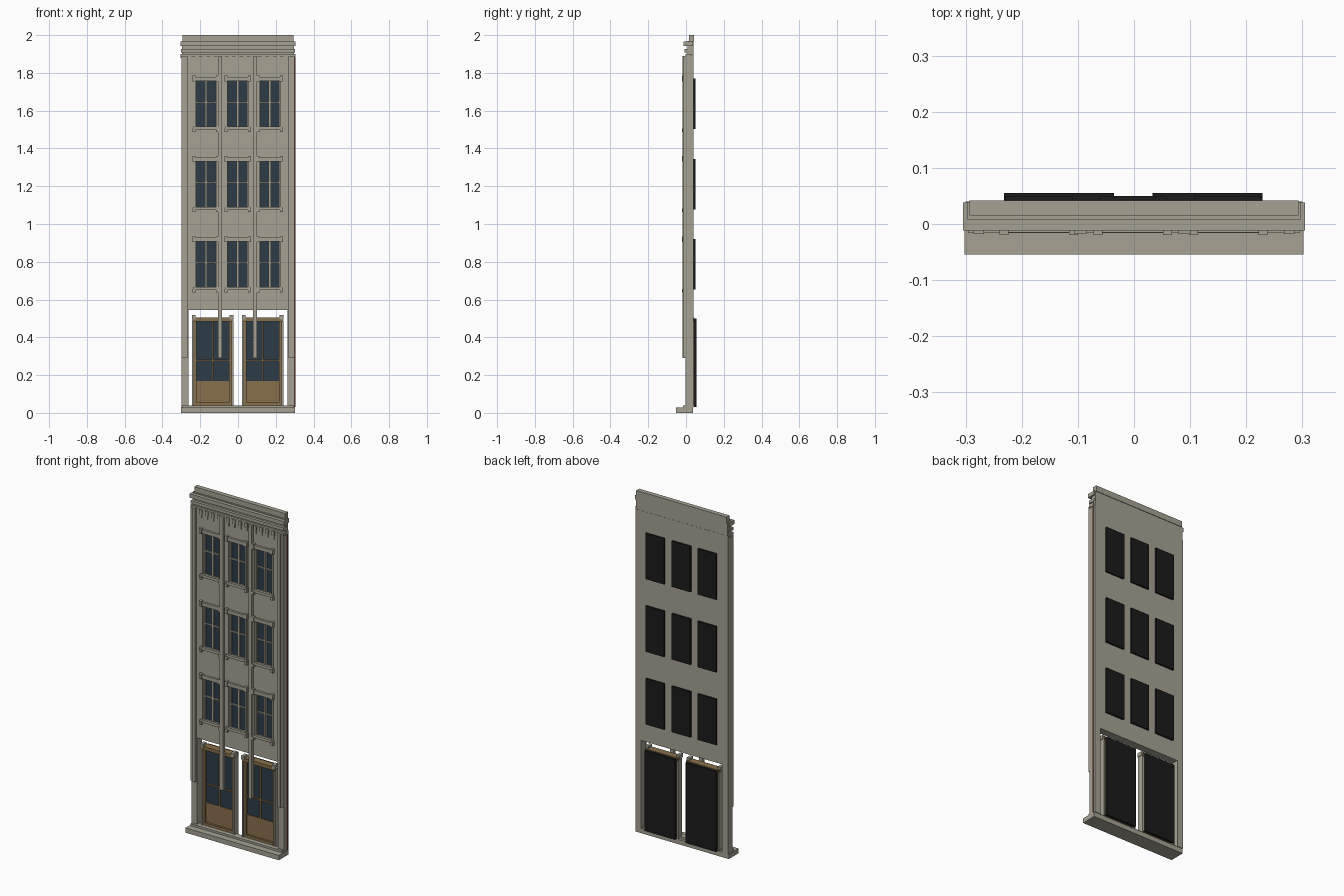
import bpy
import bmesh
from mathutils import Matrix, Vector

cube = bpy.data.objects.get("Cube")
if cube:
    bpy.data.objects.remove(cube, do_unlink=True)


def material(name, r, g, b):
    m = bpy.data.materials.new(name)
    m.use_nodes = True
    m.diffuse_color = (r, g, b, 1)
    m.node_tree.nodes["Principled BSDF"].inputs["Base Color"].default_value = (r, g, b, 1)
    return m


STONE = material("warm grey stone", 0.38, 0.36, 0.29)
GLASS = material("dark blue glass", 0.025, 0.045, 0.065)
WOOD = material("tan wood", 0.25, 0.16, 0.07)
BLACK = material("black backing", 0.011, 0.011, 0.011)
BRICK = material("red brick", 0.2, 0.035, 0.025)


def finish(name, bm, mat):
    mesh = bpy.data.meshes.new(name)
    bm.to_mesh(mesh)
    bm.free()
    mesh.materials.append(mat)
    obj = bpy.data.objects.new(name, mesh)
    bpy.context.collection.objects.link(obj)
    return obj


def boxes(name, mat, *spans):
    """One object from boxes given as (x0, x1, y0, y1, z0, z1)."""
    bm = bmesh.new()
    for x0, x1, y0, y1, z0, z1 in spans:
        place = Matrix.Translation(((x0 + x1) / 2, (y0 + y1) / 2, (z0 + z1) / 2))
        size = Matrix.Diagonal((x1 - x0, y1 - y0, z1 - z0, 1))
        bmesh.ops.create_cube(bm, size=1, matrix=place @ size)
    return finish(name, bm, mat)


def pair(cx, inner, outer, *rest):
    """Two boxes mirrored about the line x = cx."""
    return [(cx - outer, cx - inner, *rest), (cx + inner, cx + outer, *rest)]


BACK, FRONT = 0.04, -0.003
WINDOW_X = (-0.17, -0.002, 0.168)
SILLS = (0.66, 1.085, 1.51)
HOLE_W, HOLE_H = 0.055, 0.25


# Wall: a grid of cells with openings left out, then thickened
def is_open(x, z):
    if z < 0.545:
        return abs(x) < 0.262
    return any(abs(x - cx) < HOLE_W for cx in WINDOW_X) and any(s < z < s + HOLE_H for s in SILLS)


xs = sorted([-0.3, -0.262, 0.262, 0.3] + [c + s * HOLE_W for c in WINDOW_X for s in (-1, 1)])
zs = sorted([0.028, 0.545, 1.89] + [s + h for s in SILLS for h in (0, HOLE_H)])
bm = bmesh.new()
for xa, xb in zip(xs, xs[1:]):
    for za, zb in zip(zs, zs[1:]):
        if not is_open((xa + xb) / 2, (za + zb) / 2):
            bm.faces.new([bm.verts.new((x, FRONT, z)) for x, z in
                          ((xa, za), (xb, za), (xb, zb), (xa, zb))])
bmesh.ops.remove_doubles(bm, verts=bm.verts, dist=0.0001)
front = bm.faces[:]
extruded = bmesh.ops.extrude_face_region(bm, geom=front, use_keep_orig=True)
new_verts = [v for v in extruded["geom"] if isinstance(v, bmesh.types.BMVert)]
bmesh.ops.translate(bm, verts=new_verts, vec=Vector((0, BACK - FRONT, 0)))
bmesh.ops.recalc_face_normals(bm, faces=bm.faces)
bmesh.ops.dissolve_limit(bm, angle_limit=0.01, verts=bm.verts, edges=bm.edges)
finish("facade_wall", bm, STONE)

# Base step and threshold
boxes("base_step", STONE, (-0.302, 0.302, -0.054, 0.036, 0, 0.028))
boxes("threshold", STONE, (-0.296, 0.296, -0.016, 0.022, 0.028, 0.04))

# Pilasters: outer pair and inner pair, all ending above the doors
boxes("outer_pilasters", STONE, *pair(0, 0.267, 0.286, -0.018, 0, 0.29, 1.89),
      *pair(0, 0.284, 0.3, -0.012, 0, 0.29, 1.89))
boxes("inner_pilasters", STONE, *pair(-0.003, 0.082, 0.104, -0.018, 0.002, 0.29, 1.89))

# Cornice mouldings and parapet
boxes("cornice", STONE,
      (-0.297, 0.297, 0.008, 0.039, 1.885, 1.97),
      (-0.305, 0.305, -0.002, 0.03, 1.878, 1.9),
      (-0.301, 0.301, -0.008, 0.032, 1.908, 1.926),
      (-0.305, 0.305, -0.012, 0.038, 1.943, 1.966))
boxes("parapet", STONE, (-0.293, 0.293, 0.015, 0.042, 1.966, 2))

# Small brackets under the cornice, four in each bay
brackets = []
for cx in (-0.178, -0.002, 0.174):
    for i in range(4):
        x = cx + (i - 1.5) * 0.039
        brackets.append((x - 0.009, x + 0.009, -0.01, 0, 1.862, 1.89))
        brackets.append((x - 0.006, x + 0.006, -0.008, 0, 1.842, 1.862))
boxes("cornice_brackets", STONE, *brackets)

# Windows
for row, s in enumerate(SILLS):
    for col, cx in enumerate(WINDOW_X):
        tag = f"{row + 1}_{col + 1}"
        top = s + HOLE_H
        mid = s + 0.135
        boxes("window_glass_" + tag, GLASS, (cx - 0.055, cx + 0.055, 0.018, 0.036, s, top))
        boxes("window_backing_" + tag, BLACK,
              (cx - 0.06, cx + 0.06, 0.036, 0.05, s - 0.008, top + 0.01))
        boxes("window_bars_" + tag, STONE,
              (cx - 0.006, cx + 0.006, 0.008, 0.018, s, top),
              (cx - 0.055, cx + 0.055, 0.01, 0.018, mid - 0.004, mid + 0.004),
              *pair(cx, 0.05, 0.055, 0.008, 0.018, s, top))
        boxes("window_surround_" + tag, STONE,
              *pair(cx, 0.054, 0.064, -0.008, 0, s, top),
              (cx - 0.066, cx + 0.066, -0.015, 0, top - 0.003, top + 0.018),
              *pair(cx, 0.054, 0.07, -0.02, 0, top - 0.005, top + 0.025),
              (cx - 0.068, cx + 0.068, -0.015, 0, s - 0.01, s + 0.006),
              *pair(cx, 0.054, 0.07, -0.02, 0, s - 0.022, s - 0.004))

# Doors: wooden frame, glazed top and solid lower panel
for side, cx in (("right", -0.134), ("left", 0.131)):
    boxes(side + "_door_backing", BLACK, (cx - 0.098, cx + 0.098, 0.042, 0.055, 0.03, 0.5))
    boxes(side + "_door_glass", GLASS, (cx - 0.092, cx + 0.092, 0.026, 0.042, 0.17, 0.49))
    boxes(side + "_door_panel", WOOD, (cx - 0.092, cx + 0.092, 0.022, 0.042, 0.05, 0.17))
    boxes(side + "_door_frame", WOOD,
          *pair(cx, 0.087, 0.1, 0.012, 0.042, 0.04, 0.49),
          (cx - 0.004, cx + 0.004, 0.018, 0.026, 0.17, 0.49),
          (cx - 0.09, cx + 0.09, 0.018, 0.026, 0.276, 0.283),
          (cx - 0.106, cx + 0.106, 0, 0.042, 0.485, 0.505),
          (cx - 0.09, cx + 0.09, 0.01, 0.042, 0.04, 0.055))
    boxes(side + "_door_jambs", STONE,
          *pair(cx, 0.1, 0.109, 0.004, 0.04, 0.03, 0.49),
          *pair(cx, 0.09, 0.109, -0.003, 0.03, 0.495, 0.518))

# Thin brick edge along the left side
boxes("brick_edge", BRICK, (0.29, 0.3035, 0.026, 0.027, 0.03, 1.88))
